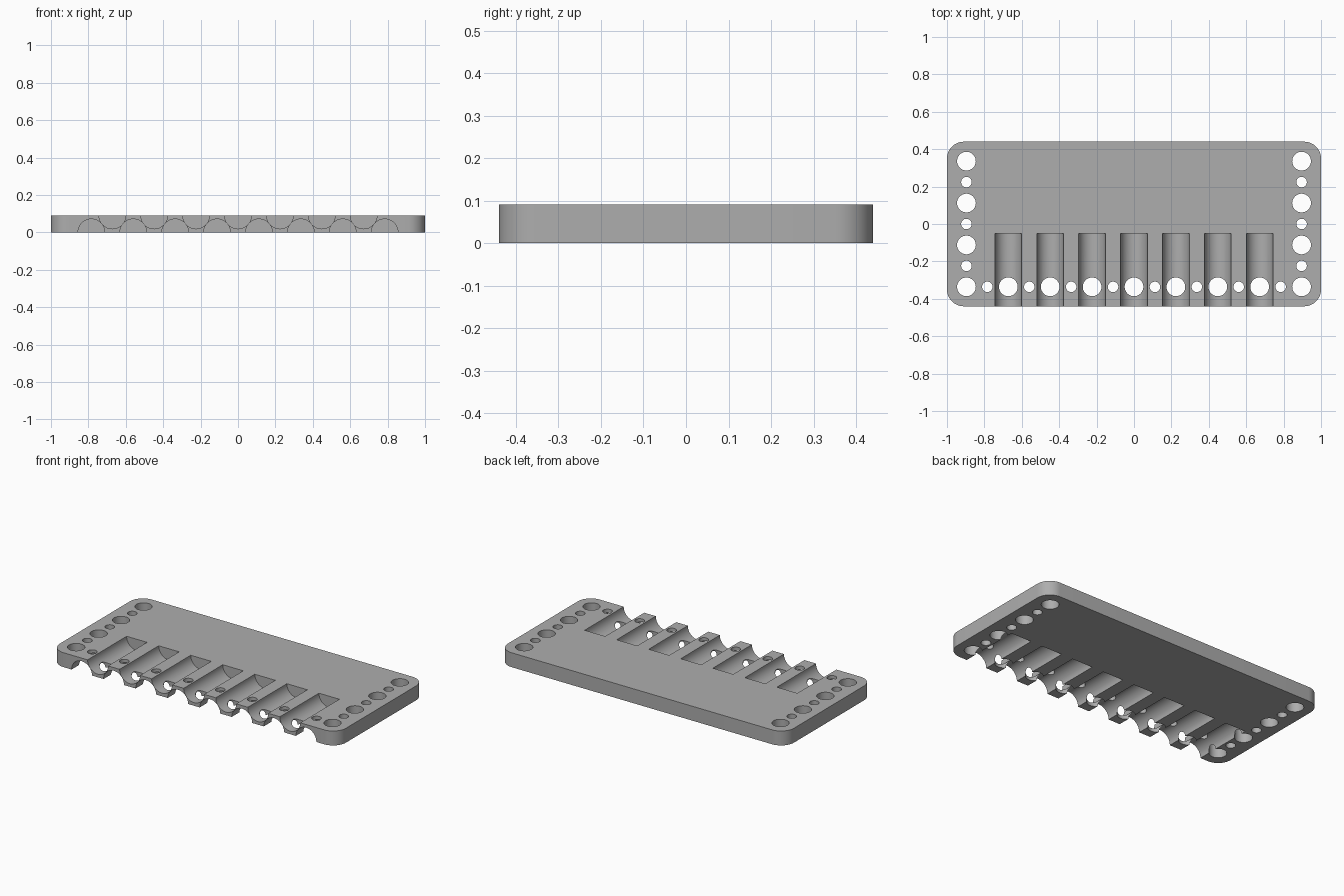
import bpy, bmesh, math
from mathutils import Matrix, Vector

cube = bpy.data.objects.get("Cube")
if cube:
    bpy.data.objects.remove(cube, do_unlink=True)

HALF_X, HALF_Y, HEIGHT = 1.0, 0.44, 0.091
CORNER = 0.09
PITCH = 0.224            # spacing of channels and holes
CHANNEL_R = 0.0715
CHANNEL_END = -0.05      # closed end of each channel
BIG_R, SMALL_R = 0.05, 0.028
COLUMN_X, ROW_Y = 0.896, -0.336

grey = bpy.data.materials.new("Light grey")
grey.use_nodes = True
colour = (0.42, 0.42, 0.42, 1)
grey.diffuse_color = colour
grey.node_tree.nodes["Principled BSDF"].inputs["Base Color"].default_value = colour


def make_object(name, bm):
    bmesh.ops.recalc_face_normals(bm, faces=bm.faces)
    mesh = bpy.data.meshes.new(name)
    bm.to_mesh(mesh)
    bm.free()
    mesh.materials.append(grey)
    obj = bpy.data.objects.new(name, mesh)
    bpy.context.collection.objects.link(obj)
    return obj


def add_cylinder(bm, radius, depth, matrix):
    bmesh.ops.create_cone(bm, cap_ends=True, segments=64, radius1=radius,
                          radius2=radius, depth=depth, matrix=matrix)


def channel_cutter(name, xs, z):
    bm = bmesh.new()
    length = 0.5
    turn = Matrix.Rotation(math.pi / 2, 4, 'X')
    for x in xs:
        add_cylinder(bm, CHANNEL_R, length,
                     Matrix.Translation((x, CHANNEL_END - length / 2, z)) @ turn)
    return make_object(name, bm)


# Plate with rounded vertical corners
bm = bmesh.new()
bmesh.ops.create_cube(bm, size=1, matrix=Matrix.Translation((0, 0, HEIGHT / 2))
                      @ Matrix.Diagonal((2 * HALF_X, 2 * HALF_Y, HEIGHT, 1)))
upright = [e for e in bm.edges
           if abs((e.verts[0].co - e.verts[1].co).normalized().z) > 0.9]
bmesh.ops.bevel(bm, geom=upright, offset=CORNER, segments=12, profile=0.5,
                affect='EDGES')
plate = make_object("channelled_plate", bm)

# Half-round channels alternate between the top and the underside
top_xs = [k * PITCH for k in range(-3, 4)]
under_xs = [(k + 0.5) * PITCH for k in range(-4, 4)]
cutters = [channel_cutter("top_channel_cutter", top_xs, HEIGHT),
           channel_cutter("under_channel_cutter", under_xs, 0)]

# Through holes: a front row and a column at each end
holes = [(x, ROW_Y, BIG_R) for x in top_xs]
holes += [(x, ROW_Y, SMALL_R) for x in under_xs]
for side in (-1, 1):
    for i in range(7):
        holes.append((side * COLUMN_X, ROW_Y + i * PITCH / 2,
                      SMALL_R if i % 2 else BIG_R))
bm = bmesh.new()
for x, y, r in holes:
    add_cylinder(bm, r, 4 * HEIGHT, Matrix.Translation((x, y, HEIGHT / 2)))
cutters.append(make_object("hole_cutter", bm))

# Cut the plate, then discard the cutters
bpy.ops.object.select_all(action='DESELECT')
bpy.context.view_layer.objects.active = plate
plate.select_set(True)
for cutter in cutters:
    cutter.hide_render = True
    cut = plate.modifiers.new(cutter.name, 'BOOLEAN')
    cut.operation = 'DIFFERENCE'
    cut.solver = 'EXACT'
    cut.object = cutter
    bpy.ops.object.modifier_apply(modifier=cut.name)
for cutter in cutters:
    bpy.data.objects.remove(cutter, do_unlink=True)

bpy.ops.object.shade_smooth_by_angle(angle=math.radians(30))
